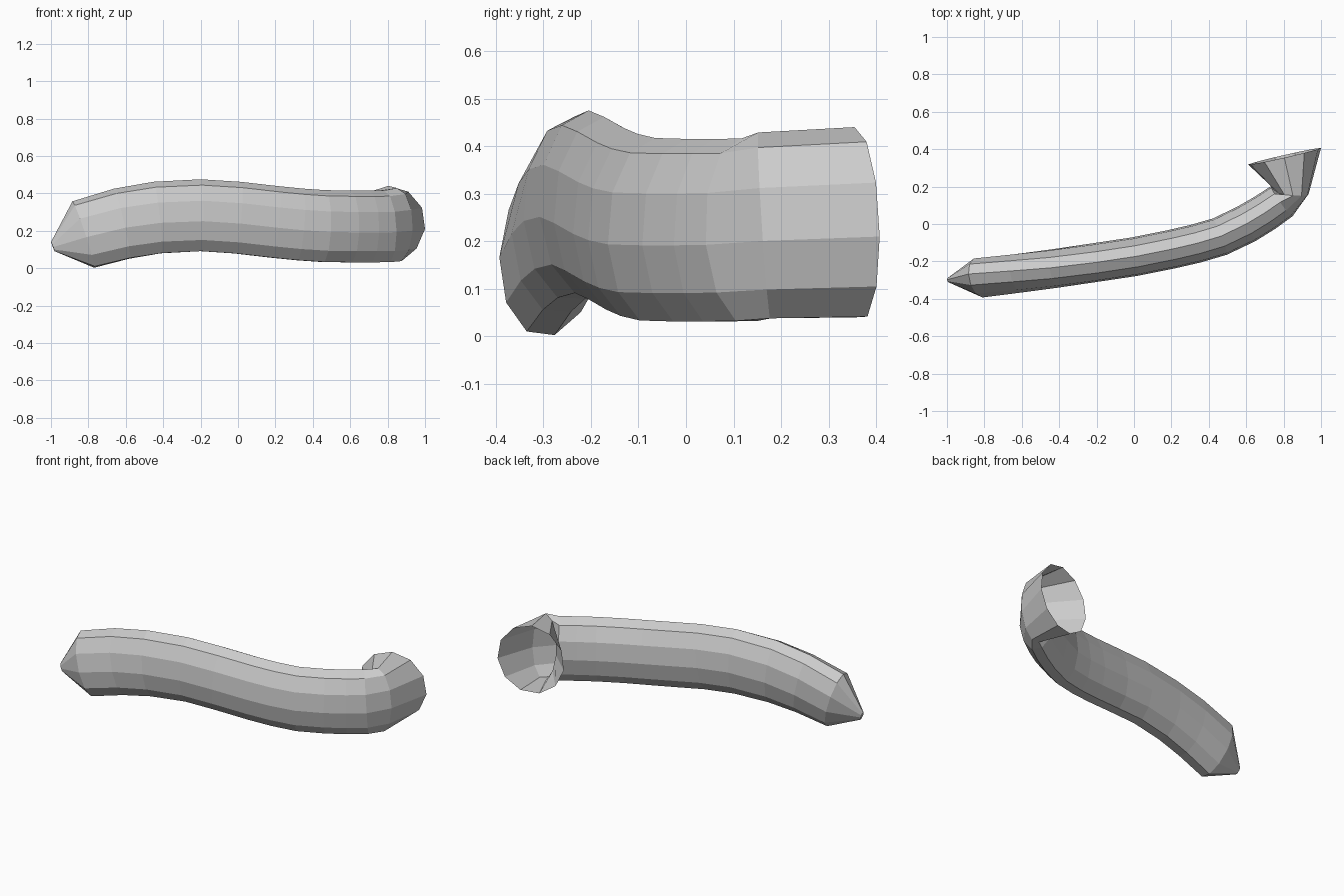
import bpy
import bmesh
from math import sin, cos, tau
from mathutils import Vector

if "Cube" in bpy.data.objects:
    bpy.data.objects.remove(bpy.data.objects["Cube"])

SIDES = 11

# Centre path: x, y, z, half width, half height, sideways lean
PATH = [
    (-0.99, -0.30, 0.115, 0.013, 0.027, 0.10),
    (-0.825, -0.287, 0.178, 0.105, 0.19, 0.13),
    (-0.62, -0.262, 0.235, 0.105, 0.195, 0.08),
    (-0.43, -0.238, 0.267, 0.105, 0.196, 0.03),
    (-0.20, -0.205, 0.279, 0.105, 0.196, 0),
    (0.00, -0.175, 0.266, 0.105, 0.196, 0),
    (0.20, -0.135, 0.243, 0.105, 0.196, 0),
    (0.33, -0.105, 0.230, 0.105, 0.196, 0),
    (0.46, -0.067, 0.221, 0.105, 0.196, 0),
    (0.60, 0.00, 0.219, 0.105, 0.196, 0),
    (0.70, 0.06, 0.219, 0.103, 0.196, 0),
    (0.79, 0.122, 0.220, 0.100, 0.196, 0),
    (0.85, 0.165, 0.229, 0.085, 0.200, -0.04),
    (0.805, 0.362, 0.236, 0.202, 0.204, -0.06),
]


def ring(bm, i):
    """Oval ring of vertices square to the path at point i."""
    x, y, z, w, h, lean = PATH[i]
    a = Vector(PATH[max(i - 1, 0)][:3])
    b = Vector(PATH[min(i + 1, len(PATH) - 1)][:3])
    t = (b - a).normalized()
    up = Vector((0, lean, 1))
    side = up.cross(t).normalized()
    up = t.cross(side)
    return [bm.verts.new(Vector((x, y, z)) + side * w * sin(tau * k / SIDES)
                         + up * h * cos(tau * k / SIDES)) for k in range(SIDES)]


# Flattened bent tube, tapered closed tip, open flared mouth
bm = bmesh.new()
rings = [ring(bm, i) for i in range(len(PATH))]
for r, s in zip(rings, rings[1:]):
    for k in range(SIDES):
        n = (k + 1) % SIDES
        bm.faces.new((r[k], r[n], s[n], s[k]))
bm.faces.new(rings[0])
bmesh.ops.recalc_face_normals(bm, faces=bm.faces)

mesh = bpy.data.meshes.new("curved_tube")
bm.to_mesh(mesh)
bm.free()
tube = bpy.data.objects.new("curved_tube", mesh)
bpy.context.collection.objects.link(tube)
